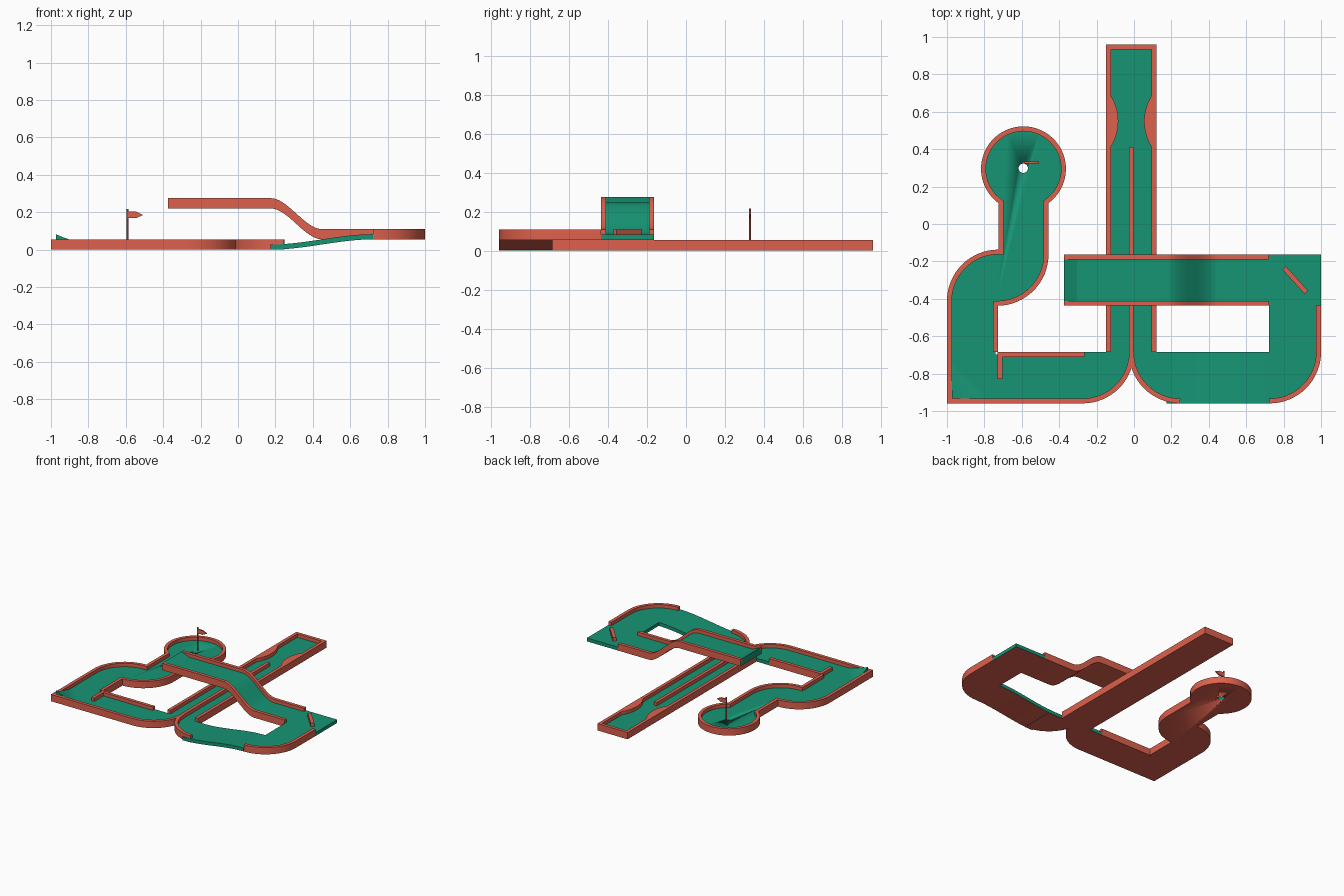
import bpy, bmesh, math
from mathutils import Vector

if "Cube" in bpy.data.objects:
    bpy.data.objects.remove(bpy.data.objects["Cube"])

def material(name, rgb):
    m = bpy.data.materials.new(name)
    m.diffuse_color = (*rgb, 1)
    m.use_nodes = True
    m.node_tree.nodes["Principled BSDF"].inputs["Base Color"].default_value = m.diffuse_color
    return m

RED = material("red_board", (0.73, 0.12, 0.075))
GREEN = material("green_felt", (0.008, 0.30, 0.175))
T, H, W = 0.0274, 0.055, 0.026      # floor thickness, wall height, wall width
LANE = -0.015                       # centre of the long lane

def finish(name, bm, mat, under=None):
    """Turn a bmesh into an object; faces looking down may get a second material."""
    bmesh.ops.recalc_face_normals(bm, faces=bm.faces[:])
    bm.normal_update()
    if under:
        for f in bm.faces:
            f.material_index = int(f.normal.z < -0.3)
    me = bpy.data.meshes.new(name)
    bm.to_mesh(me)
    bm.free()
    me.materials.append(mat)
    if under:
        me.materials.append(under)
    ob = bpy.data.objects.new(name, me)
    bpy.context.collection.objects.link(ob)
    bpy.ops.object.select_all(action='DESELECT')
    bpy.context.view_layer.objects.active = ob
    ob.select_set(True)
    bpy.ops.object.shade_smooth_by_angle(angle=math.radians(30))
    return ob

def prism(name, outline, a, b, mat, axis='z', under=None):
    """Extrude a 2D outline along z (plan outline) or y (side profile)."""
    bm = bmesh.new()
    put = (lambda p, d: (p[0], p[1], d)) if axis == 'z' else (lambda p, d: (p[0], d, p[1]))
    lo = [bm.verts.new(put(p, a)) for p in outline]
    hi = [bm.verts.new(put(p, b)) for p in outline]
    bm.faces.new(lo)
    bm.faces.new(hi)
    for i in range(len(lo)):
        j = (i + 1) % len(lo)
        bm.faces.new((lo[i], lo[j], hi[j], hi[i]))
    return finish(name, bm, mat, under)

def arc(cx, cy, r, a0, a1, n=16):
    return [(cx + r * math.cos(math.radians(a0 + (a1 - a0) * i / n)),
             cy + r * math.sin(math.radians(a0 + (a1 - a0) * i / n))) for i in range(n + 1)]

def wall(name, path, z0=0.0, z1=H):
    """Board of constant width following a centre line, with mitred corners."""
    pts = [Vector(p) for p in path]
    pts = [p for i, p in enumerate(pts) if i == 0 or (p - pts[i - 1]).length > 1e-4]
    left, right = [], []
    for i, p in enumerate(pts):
        d0 = (p - pts[i - 1]).normalized() if i else (pts[1] - p).normalized()
        d1 = (pts[i + 1] - p).normalized() if i < len(pts) - 1 else d0
        n0, n1 = Vector((-d0.y, d0.x)), Vector((-d1.y, d1.x))
        m = (n0 + n1).normalized()
        m *= W / 2 / m.dot(n0)
        left.append(p + m)
        right.append(p - m)
    return prism(name, left + right[::-1], z0, z1, RED)

def s_curve(x0, z0, x1, z1, n=20):
    return [(x0 + (x1 - x0) * i / n, z0 + (z1 - z0) * (i / n) ** 2 * (3 - 2 * i / n))
            for i in range(n + 1)]

def ribbon(name, base, thick, y0, y1, mat, under=None):
    top = [(x, z + thick) for x, z in reversed(base)]
    return prism(name, base + top, y0, y1, mat, 'y', under)

# ground floor, one outline from the long lane round to the hole and back
ground = [(-0.137, 0.947), (-0.137, -0.685), (-0.264, -0.685), (-0.264, -0.698),
          (-0.74, -0.698), (-0.74, -0.424)]
ground += arc(-0.731, -0.163, 0.261, -90, 0)
ground += arc(-0.591, 0.295, 0.214, -55.6, 235.6, 48)
ground += [(-0.712, -0.15)] + arc(-0.726, -0.411, 0.261, 90, 180)
ground += [(-0.987, -0.946)] + arc(-0.274, -0.685, 0.261, -90, -6)
ground += [(-0.0135, -0.685)] + arc(0.247, -0.685, 0.261, 186, 270)
ground += [(0.247, -0.685), (0.107, -0.685), (0.107, 0.947)]
floor = prism("ground_floor", ground, 0, T, GREEN, under=RED)

# hole cut through the floor
cutter = prism("hole_cutter", arc(-0.592, 0.298, 0.025, 0, 345, 23), -0.1, 0.1, GREEN)
cutter.hide_render = True
mod = floor.modifiers.new("hole", 'BOOLEAN')
mod.operation, mod.object, mod.solver = 'DIFFERENCE', cutter, 'EXACT'
bpy.context.view_layer.objects.active = floor
bpy.ops.object.modifier_apply(modifier="hole")
bpy.data.objects.remove(cutter)

# ground walls
wall("long_lane_wall", [(-0.137, -0.685), (-0.137, 0.947), (0.107, 0.947), (0.107, -0.685)])
wall("lane_divider", [(LANE, 0.411), (LANE, -0.69)])
wall("left_outer_wall", arc(-0.274, -0.685, 0.261, 0, -90) + [(-0.987, -0.946)]
     + arc(-0.726, -0.411, 0.261, 180, 90) + [(-0.70, -0.15)])
wall("green_wall", [(-0.712, -0.163)] + arc(-0.591, 0.295, 0.214, 235.6, -55.6, 48)
     + arc(-0.731, -0.163, 0.261, 0, -90) + [(-0.752, -0.424)])
wall("left_inner_wall", [(-0.74, -0.685), (-0.74, -0.43)])
wall("gate_wall", [(-0.264, -0.698), (-0.717, -0.698), (-0.717, -0.83)])
wall("right_bend_wall", arc(0.247, -0.685, 0.261, 180, 270))

# rounded bumps that narrow the long lane
bump = arc(0.109 - 0.2146, 0, 0.2546, -32.6, 32.6, 20)
for side, label in ((-1, "right"), (1, "left")):
    prism(f"{label}_narrowing_bump",
          [(LANE + side * (x - 0.218), y + 0.549) for x, y in bump], 0.01, H, RED)

# banked corner at the lower left
bm = bmesh.new()
N, L = 12, 0.19
grid = {(i, j): bm.verts.new((-0.974 + L * i / N, -0.933 + L * j / N,
                              T + 0.055 * (1 - (i + j) / N) ** 1.5))
        for i in range(N + 1) for j in range(N + 1 - i)}
for i in range(N):
    for j in range(N - i):
        bm.faces.new((grid[i, j], grid[i + 1, j], grid[i, j + 1]))
        if i + j < N - 1:
            bm.faces.new((grid[i + 1, j], grid[i + 1, j + 1], grid[i, j + 1]))
ext = bmesh.ops.extrude_face_region(bm, geom=bm.faces[:], use_keep_orig=True)
for g in ext["geom"]:
    if isinstance(g, bmesh.types.BMVert):
        g.co.z = 0.015
finish("banked_corner", bm, GREEN)

# open slope up to the raised level
ribbon("slope_floor", s_curve(0.175, 0, 0.723, H), T, -0.96, -0.685, GREEN, RED)

# raised corner and turning platform
raised = arc(0.726, -0.685, 0.261, -90, 0) + [(0.987, -0.437), (1, -0.437), (1, -0.163),
                                              (0.723, -0.163), (0.723, -0.946)]
prism("raised_floor", raised, H, H + T, GREEN, under=RED)
wall("raised_wall", [(0.723, -0.946)] + arc(0.726, -0.685, 0.261, -90, 0) + [(0.987, -0.437)],
     H, 2 * H)
wall("diagonal_bumper", [(0.803, -0.235), (0.922, -0.366)], H + T - 0.005, 2 * H)

# bridge with its side walls and launch ramp
track = [(0.723, H)] + s_curve(0.449, H, 0.175, 0.22, 24) + [(-0.373, 0.22)]
ribbon("bridge_floor", track, T, -0.424, -0.176, GREEN, RED)
for y, label in ((-0.437, "front"), (-0.163 - W, "back")):
    ribbon(f"bridge_{label}_wall", track, H, y, y + W, RED)
prism("launch_ramp", [(-0.305, 0.2474), (-0.373, 0.2745), (-0.373, 0.235), (-0.305, 0.235)],
      -0.412, -0.188, GREEN, 'y')

# flag beside the hole
prism("flag_pole", arc(-0.59, 0.328, 0.005, 0, 330, 11), 0.02, 0.217, RED)
prism("flag", [(-0.59, 0.168), (-0.545, 0.168), (-0.508, 0.185), (-0.545, 0.203),
               (-0.59, 0.203)], 0.323, 0.333, RED, 'y')
